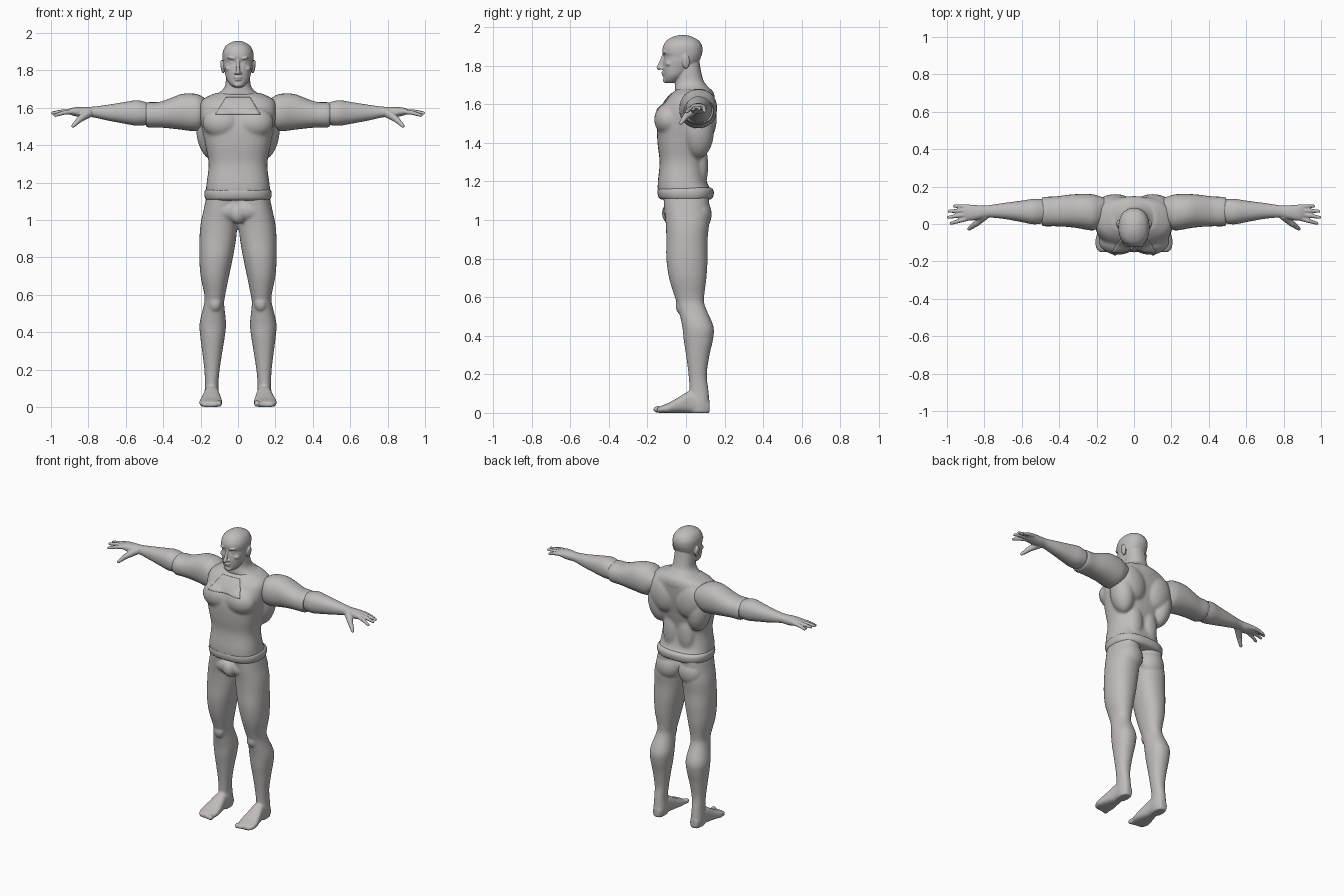
import bpy, bmesh, math
from mathutils import Vector, Matrix

if "Cube" in bpy.data.objects:
    bpy.data.objects.remove(bpy.data.objects["Cube"])

grey = bpy.data.materials.new("warm_grey")
grey.use_nodes = True
COLOUR = (0.52, 0.5, 0.49, 1)
grey.diffuse_color = COLOUR
grey.node_tree.nodes["Principled BSDF"].inputs["Base Color"].default_value = COLOUR


def catmull(p0, p1, p2, p3, t):
    return [0.5 * (2*b + (c - a)*t + (2*a - 5*b + 4*c - d)*t*t + (3*b - a - 3*c + d)*t**3)
            for a, b, c, d in zip(p0, p1, p2, p3)]


def loft(bm, axis, stations, power=2.2, sides=32, steps=4):
    """Skin rings; a station is position, then low and high limits on the other two axes."""
    path = [stations[0]] + list(stations) + [stations[-1]]
    rows = [catmull(*path[i:i + 4], s / steps)
            for i in range(len(stations) - 1) for s in range(steps)]
    rows.append(stations[-1])
    others = [k for k in range(3) if k != axis]
    rings = []
    for pos, lo_a, hi_a, lo_b, hi_b in rows:
        ring = []
        for i in range(sides):
            ang = math.tau * i / sides
            co = [pos, pos, pos]
            for k, lo, hi, f in ((others[0], lo_a, hi_a, math.cos(ang)),
                                 (others[1], lo_b, hi_b, math.sin(ang))):
                co[k] = (lo + hi) / 2 + (hi - lo) / 2 * math.copysign(abs(f) ** (2 / power), f)
            ring.append(bm.verts.new(co))
        rings.append(ring)
    for low, high in zip(rings, rings[1:]):
        for i in range(sides):
            j = (i + 1) % sides
            bm.faces.new((low[i], low[j], high[j], high[i]))
    bm.faces.new(rings[0])
    bm.faces.new(rings[-1])


def centred(rows):
    """Expand position, half width, back and front limits into full stations."""
    return [(z, -w, w, lo, hi) for z, w, lo, hi in rows]


def blob(bm, centre, radii, tilt=0, both=False):
    """Ellipsoid muscle or feature, optionally on both sides."""
    for s in ((1, -1) if both else (1,)):
        x, y, z = centre
        m = (Matrix.Translation((s * x, y, z)) @ Matrix.Rotation(s * tilt, 4, 'Y')
             @ Matrix.Diagonal((*radii, 1)))
        bmesh.ops.create_uvsphere(bm, u_segments=24, v_segments=16, radius=1, matrix=m)


def limb(bm, points, radii):
    """Chain of overlapping tapered segments with round joints."""
    for p, r in zip(points, radii):
        blob(bm, p, (r, r, r))
    for i in range(len(points) - 1):
        a, b = Vector(points[i]), Vector(points[i + 1])
        d = b - a
        m = Matrix.Translation((a + b) / 2) @ d.to_track_quat('Z', 'Y').to_matrix().to_4x4()
        bmesh.ops.create_cone(bm, cap_ends=True, segments=16, radius1=radii[i],
                              radius2=radii[i + 1], depth=d.length, matrix=m)


def finish(bm, name, mirror=False, voxel=0, smooth=4):
    bmesh.ops.recalc_face_normals(bm, faces=bm.faces)
    mesh = bpy.data.meshes.new(name)
    bm.to_mesh(mesh)
    bm.free()
    mesh.materials.append(grey)
    mesh.shade_smooth()
    mesh.set_sharp_from_angle(angle=math.radians(45))
    ob = bpy.data.objects.new(name, mesh)
    bpy.context.collection.objects.link(ob)
    if mirror:
        ob.modifiers.new("mirror", 'MIRROR').use_mirror_merge = False
    if voxel:
        fuse = ob.modifiers.new("fuse", 'REMESH')
        fuse.mode = 'VOXEL'
        fuse.voxel_size = voxel
        fuse.use_smooth_shade = True
        soft = ob.modifiers.new("soften", 'SMOOTH')
        soft.iterations = smooth
    return ob


# Shirt: trunk with chest, back and flank muscles
bm = bmesh.new()
loft(bm, 2, centred([
    (1.15, .174, -.147, .135), (1.2, .168, -.146, .108), (1.3, .157, -.137, .097),
    (1.4, .175, -.148, .115), (1.5, .195, -.15, .135), (1.58, .205, -.13, .145),
    (1.64, .195, -.09, .145), (1.68, .12, -.045, .125)]), power=2.5)
blob(bm, (.085, -.09, 1.52), (.105, .075, .085), both=True)
blob(bm, (.15, .065, 1.46), (.072, .08, .14), tilt=.15, both=True)
blob(bm, (.1, .105, 1.53), (.095, .055, .12), tilt=.25, both=True)
blob(bm, (.055, .07, 1.28), (.06, .045, .14), both=True)
shirt = finish(bm, "shirt", voxel=.008, smooth=8)

# Chest flap: trapezoid plate wrapped on the shirt
bm = bmesh.new()
bmesh.ops.create_grid(bm, x_segments=16, y_segments=10, size=1)
for v in bm.verts:
    u, t = v.co.x, v.co.y
    v.co = (u * (.092 - .028 * t), -.4, 1.61 + .045 * t)
flap = finish(bm, "chest_flap")
wrap = flap.modifiers.new("wrap", 'SHRINKWRAP')
wrap.target = shirt
wrap.wrap_method = 'PROJECT'
wrap.use_project_y = True
thick = flap.modifiers.new("thickness", 'SOLIDIFY')
thick.thickness = .007
thick.offset = 0

# Belt
bm = bmesh.new()
loft(bm, 2, centred([
    (1.105, .166, -.125, .125), (1.115, .175, -.14, .138), (1.135, .18, -.147, .144),
    (1.155, .178, -.147, .142), (1.167, .168, -.14, .13)]), power=2.5, sides=48)
finish(bm, "belt")

# Sleeves
bm = bmesh.new()
loft(bm, 0, [
    (.16, .0, .14, 1.52, 1.64), (.205, -.03, .155, 1.482, 1.668), (.24, -.033, .16, 1.476, 1.676),
    (.3, -.022, .16, 1.483, 1.674), (.36, -.015, .155, 1.49, 1.652),
    (.42, -.012, .147, 1.495, 1.632), (.475, -.012, .145, 1.495, 1.63),
    (.492, -.006, .14, 1.502, 1.624)])
finish(bm, "sleeves", mirror=True)

# Forearms with hands
bm = bmesh.new()
loft(bm, 0, [
    (.45, .01, .13, 1.515, 1.615), (.53, -.002, .135, 1.504, 1.64), (.6, .01, .125, 1.514, 1.632),
    (.7, .028, .112, 1.533, 1.616), (.78, .034, .1, 1.55, 1.606), (.83, .024, .1, 1.548, 1.606),
    (.88, .018, .103, 1.558, 1.602), (.91, .026, .098, 1.568, 1.592)])
for base, tip in ((.031, (.978, .004, 1.56)), (.053, (.992, .036, 1.572)),
                  (.074, (.988, .068, 1.574)), (.093, (.96, .096, 1.564))):
    knuckle = Vector((.885, base, 1.58))
    end = Vector(tip)
    limb(bm, [knuckle, knuckle.lerp(end, .5) + Vector((0, 0, .004)), end], [.013, .0115, .0085])
limb(bm, [(.8, .045, 1.572), (.845, .002, 1.54), (.882, -.026, 1.503)], [.025, .017, .01])
finish(bm, "forearms_and_hands", mirror=True, voxel=.0045, smooth=2)

# Legs with pelvis, seat and feet
bm = bmesh.new()
loft(bm, 2, [
    (1.13, .0, .168, -.118, .12), (1.05, .0, .185, -.112, .12), (.98, .003, .2, -.105, .12),
    (.9, .01, .206, -.102, .112), (.8, .027, .207, -.102, .112), (.7, .048, .2, -.088, .106),
    (.6, .068, .18, -.058, .094), (.55, .074, .182, -.042, .1), (.45, .064, .205, -.02, .142),
    (.38, .07, .202, -.012, .14), (.3, .083, .192, .0, .122), (.2, .098, .18, .013, .108),
    (.12, .105, .177, .018, .116), (.05, .1, .18, .018, .122), (.0, .105, .175, .02, .122)])
blob(bm, (.085, .065, 1.03), (.085, .068, .09))
blob(bm, (.122, -.025, .555), (.034, .028, .045))
blob(bm, (.05, -.06, 1.05), (.1, .058, .06))
blob(bm, (.0, -.083, 1.035), (.045, .042, .055))
blob(bm, (.04, .0, 1.06), (.08, .09, .07))
loft(bm, 1, [
    (-.15, .1, .185, .0, .026), (-.13, .09, .202, .0, .036), (-.09, .084, .207, .0, .052),
    (-.04, .09, .195, .0, .08), (.02, .1, .181, .0, .112), (.08, .1, .178, .0, .09),
    (.123, .115, .165, .0, .06)], power=2.6)
for i in range(5):
    size = .018 if i == 0 else .0125
    blob(bm, (.102 + .022 * i, -.147 + .003 * i * i, size), (size * .9, size * 1.3, size))
finish(bm, "legs_and_feet", mirror=True, voxel=.007, smooth=4)

# Neck, skull and face
bm = bmesh.new()
loft(bm, 2, centred([
    (1.58, .15, .0, .142), (1.63, .15, -.03, .149), (1.665, .128, -.055, .14),
    (1.69, .09, -.058, .115), (1.72, .069, -.055, .092), (1.77, .064, -.052, .078),
    (1.82, .06, -.05, .07)]))
loft(bm, 2, centred([
    (1.71, .024, -.1, -.06), (1.725, .042, -.113, -.03), (1.75, .06, -.116, .0),
    (1.785, .07, -.12, .035), (1.82, .078, -.118, .066), (1.845, .081, -.114, .078),
    (1.87, .083, -.123, .085), (1.9, .081, -.119, .084), (1.93, .066, -.1, .066),
    (1.95, .038, -.066, .03), (1.958, .012, -.035, .0)]))
blob(bm, (.03, -.11, 1.866), (.026, .013, .008), tilt=-.1, both=True)
blob(bm, (.031, -.098, 1.843), (.015, .013, .008), both=True)
blob(bm, (.046, -.085, 1.81), (.023, .022, .016), both=True)
limb(bm, [(0, -.115, 1.856), (0, -.13, 1.815), (0, -.141, 1.789)], [.008, .01, .012])
blob(bm, (.012, -.124, 1.786), (.009, .013, .008), both=True)
blob(bm, (0, -.114, 1.763), (.024, .014, .006))
blob(bm, (0, -.112, 1.751), (.02, .014, .006))
blob(bm, (0, -.102, 1.724), (.025, .018, .015))
blob(bm, (.084, .0, 1.82), (.009, .02, .037), tilt=.15, both=True)
finish(bm, "head_and_neck", voxel=.0045, smooth=2)
